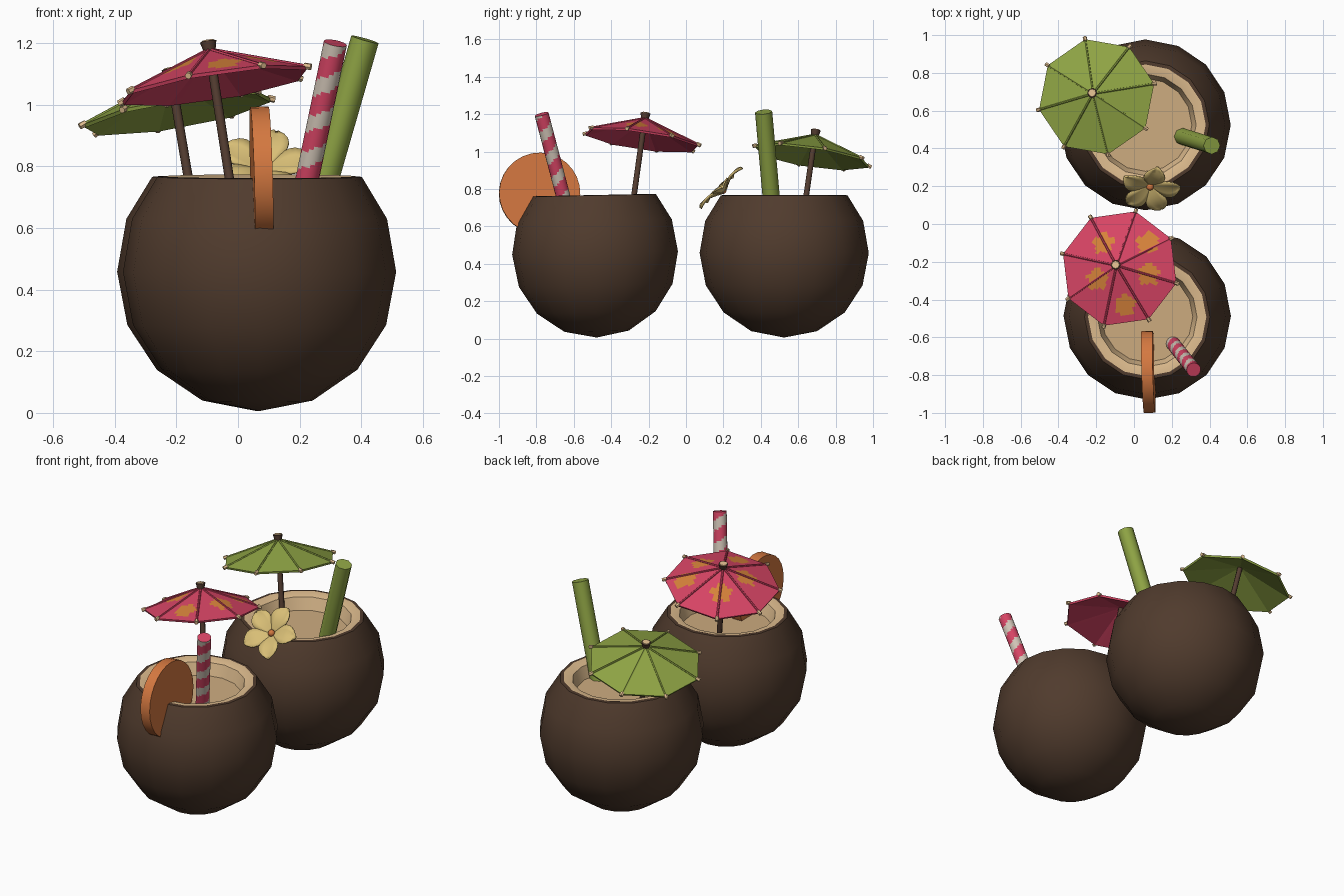
import bpy, bmesh, math
from mathutils import Vector, Matrix

if "Cube" in bpy.data.objects:
    bpy.data.objects.remove(bpy.data.objects["Cube"])

def lin(c):
    c /= 255
    return c / 12.92 if c <= 0.04045 else ((c + 0.055) / 1.055) ** 2.4

def material(name, r, g, b):
    m = bpy.data.materials.new(name)
    m.diffuse_color = (lin(r), lin(g), lin(b), 1)
    m.use_nodes = True
    m.node_tree.nodes["Principled BSDF"].inputs["Base Color"].default_value = m.diffuse_color
    return m

SHELL = material("shell brown", 80, 59, 45)
FLESH = material("coconut cream", 222, 188, 142)
DRINK = material("drink tan", 206, 172, 128)
PINK = material("pink", 214, 68, 100)
GREEN = material("leaf green", 142, 163, 68)
ORANGE = material("orange", 212, 120, 64)
SPOT = material("amber spot", 214, 130, 58)
WHITE = material("straw white", 208, 196, 182)
PETAL = material("petal yellow", 216, 190, 118)
WOOD = material("stick brown", 84, 61, 49)

def finish(name, bm, mats, smooth=None, matrix=None):
    bmesh.ops.recalc_face_normals(bm, faces=bm.faces)
    me = bpy.data.meshes.new(name)
    bm.to_mesh(me)
    bm.free()
    ob = bpy.data.objects.new(name, me)
    bpy.context.collection.objects.link(ob)
    for m in mats:
        me.materials.append(m)
    if matrix:
        ob.matrix_world = matrix
    if smooth:
        bpy.ops.object.select_all(action='DESELECT')
        ob.select_set(True)
        bpy.context.view_layer.objects.active = ob
        bpy.ops.object.shade_smooth_by_angle(angle=math.radians(smooth))
    return ob

def frame(origin, axis):
    q = Vector((0, 0, 1)).rotation_difference(Vector(axis).normalized())
    return Matrix.Translation(origin) @ q.to_matrix().to_4x4()

def tube(name, p0, p1, r0, r1, mat, n=8, base=None):
    p0, p1 = Vector(p0), Vector(p1)
    bm = bmesh.new()
    bmesh.ops.create_cone(bm, cap_ends=True, segments=n, radius1=r0, radius2=r1,
                          depth=(p1 - p0).length)
    m = frame((p0 + p1) / 2, p1 - p0)
    return finish(name, bm, [mat], 50, base @ m if base else m)

# Coconut: lathed shell, cream rim and wall, drink surface
def coconut(name, cx, cy, s, tilt):
    prof = [(.175, .04), (.322, .14), (.417, .285), (.45, .458), (.42, .63),
            (.337, .766), (.318, .768), (.268, .755), (.245, .685)]
    n = 16
    bm = bmesh.new()
    rings = [[bm.verts.new((r * s * math.cos(2 * math.pi * i / n),
                            r * s * math.sin(2 * math.pi * i / n), z)) for i in range(n)]
             for r, z in prof]
    pole = bm.verts.new((0, 0, .006))
    for i in range(n):
        j = (i + 1) % n
        bm.faces.new((pole, rings[0][j], rings[0][i]))
        for k in range(len(prof) - 1):
            f = bm.faces.new((rings[k][i], rings[k][j], rings[k + 1][j], rings[k + 1][i]))
            f.material_index = 1 if k >= 6 else 0
    bm.faces.new(rings[-1]).material_index = 2
    finish(name, bm, [SHELL, FLESH, DRINK], 35,
           Matrix.Translation((cx, cy, 0)) @ Matrix.Rotation(tilt, 4, 'X'))

coconut("front_coconut", .07, -.477, .985, .02)
coconut("back_coconut", .06, .525, 1.005, 0)

# Paper umbrella: octagonal canopy, ribs with bead tips, stick and knob
def umbrella(name, apex, axis, phase, mat, spots, stick):
    R, H, sub, rows = .315, .115, 8, 16
    M = frame(apex, axis)
    bm = bmesh.new()
    n = 8 * sub
    def pt(i, t):
        a = math.pi / 4 * i / sub
        r = R * math.cos(math.pi / 8) / math.cos(a % (math.pi / 4) - math.pi / 8) * t
        return (r * math.cos(a + phase), r * math.sin(a + phase), -H * t)
    top = bm.verts.new((0, 0, 0))
    rings = [[bm.verts.new(pt(i, k / rows)) for i in range(n)] for k in range(1, rows + 1)]
    for i in range(n):
        j = (i + 1) % n
        bm.faces.new((top, rings[0][i], rings[0][j]))
        for k in range(rows - 1):
            f = bm.faces.new((rings[k][i], rings[k + 1][i], rings[k + 1][j], rings[k][j]))
            c = f.calc_center_median()
            for sx, sy in spots:
                dx, dy = c.x - sx, c.y - sy
                if math.hypot(dx, dy) < .056 * (1 + .16 * math.sin(5 * math.atan2(dy, dx))):
                    f.material_index = 1
    ob = finish(name + "_canopy", bm, [mat, SPOT, mat, mat], None, M)
    so = ob.modifiers.new("paper thickness", 'SOLIDIFY')
    so.thickness, so.offset = .012, -1
    so.material_offset = so.material_offset_rim = 2
    for k in range(8):
        a = phase + k * math.pi / 4
        d = Vector((R * math.cos(a), R * math.sin(a), -H))
        tube(f"{name}_rib_{k}", d * .05, d, .006, .006, mat, 6, M)
        tube(f"{name}_rib_tip_{k}", d * .97, d * 1.04, .011, .011, FLESH, 6, M)
    tube(name + "_stick", (0, 0, -stick), (0, 0, 0), .015, .015, WOOD, 8, M)
    tube(name + "_knob", (0, 0, -.008), (0, 0, .026), .019, .027, WOOD, 8, M)
    tube(name + "_knob_top", (0, 0, .024), (0, 0, .03), .022, .02, FLESH, 8, M)

umbrella("pink_umbrella", (-.093, -.22, 1.18), (-.155, .14, 1), math.radians(30), PINK,
         [(-.08, .13), (.155, .13), (-.11, -.065), (.165, -.04), (.04, -.2)], .52)
umbrella("green_umbrella", (-.217, .69, 1.09), (-.17, .145, 1), math.radians(12), GREEN, [], .43)

# Striped straw: spiral colour rule on a fine tube
def striped_straw(p0, p1, r):
    p0, p1 = Vector(p0), Vector(p1)
    L, n, rows = (p1 - p0).length, 16, 48
    bm = bmesh.new()
    rings = [[bm.verts.new((r * math.cos(2 * math.pi * i / n), r * math.sin(2 * math.pi * i / n),
                            L * k / rows)) for i in range(n)] for k in range(rows + 1)]
    for k in range(rows):
        for i in range(n):
            j = (i + 1) % n
            f = bm.faces.new((rings[k][i], rings[k][j], rings[k + 1][j], rings[k + 1][i]))
            h = (L - L * (k + .5) / rows) / .125 + i / n
            f.material_index = 1 if h % 1 > .55 else 0
    bm.faces.new(rings[0])
    bm.faces.new(rings[-1])
    finish("striped_straw", bm, [PINK, WHITE], 50, frame(p0, p1 - p0))

striped_straw((.2, -.625, .64), (.316, -.772, 1.2), .038)
tube("green_straw", (.25, .465, .65), (.412, .415, 1.212), .046, .046, GREEN, 8)

# Orange slice wedged on the front rim
c, ax = Vector((.076, -.783, .777)), Vector((1, .03, .03)).normalized()
tube("orange_slice", c - ax * .03, c + ax * .03, .217, .217, ORANGE, 28)

# Flower: five cupped petals round a small centre
FM = Matrix.Translation((.085, .205, .785)) @ Matrix.Rotation(math.radians(44), 4, 'X')
for p in range(5):
    bm = bmesh.new()
    steps = 8
    rows = []
    for k in range(steps + 1):
        t = k / steps
        w = .058 * math.sin(math.pi * (.06 + .9 * t ** 1.25)) ** .8
        rows.append([bm.verts.new((.012 + .15 * t, w * u,
                                   .03 * math.sin(math.pi * t * .8) + .012 * u * u * t))
                     for u in (-1, -.5, 0, .5, 1)])
    for k in range(steps):
        for i in range(4):
            bm.faces.new((rows[k][i], rows[k + 1][i], rows[k + 1][i + 1], rows[k][i + 1]))
    ob = finish(f"petal_{p}", bm, [PETAL], 60,
                FM @ Matrix.Rotation(math.radians(76 + 72 * p), 4, 'Z'))
    ob.modifiers.new("petal thickness", 'SOLIDIFY').thickness = .008
bm = bmesh.new()
bmesh.ops.create_uvsphere(bm, u_segments=10, v_segments=6, radius=.02)
finish("flower_centre", bm, [ORANGE], 60, FM @ Matrix.Translation((0, 0, .012)))
